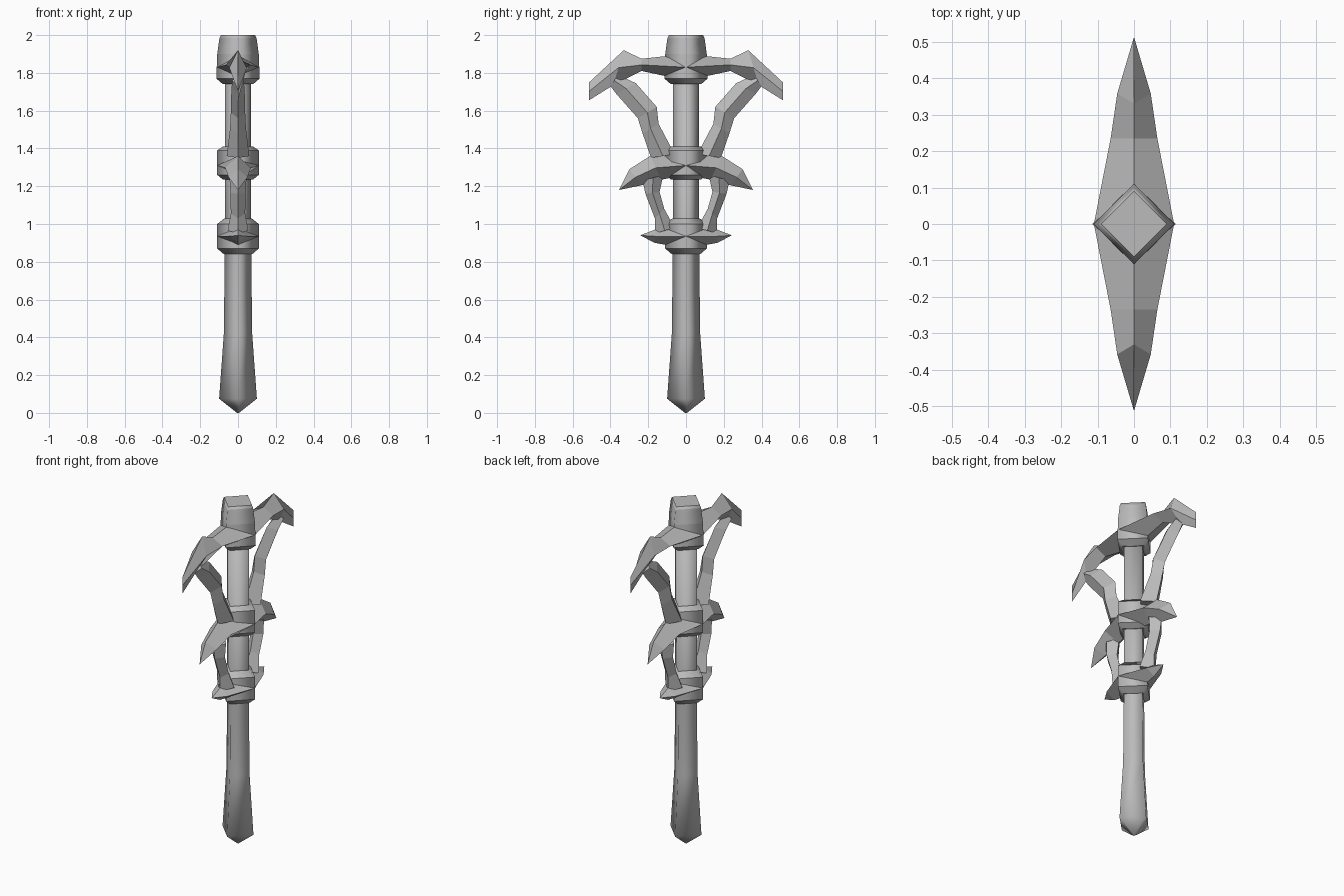
import bpy
import bmesh

cube = bpy.data.objects.get("Cube")
if cube:
    bpy.data.objects.remove(cube, do_unlink=True)

# Single grey material
grey = bpy.data.materials.new("plain grey")
grey.use_nodes = True
colour = (0.5, 0.5, 0.5, 1)
grey.diffuse_color = colour
grey.node_tree.nodes["Principled BSDF"].inputs["Base Color"].default_value = colour


def finish(name, bm):
    bmesh.ops.remove_doubles(bm, verts=bm.verts[:], dist=0.0005)
    bmesh.ops.recalc_face_normals(bm, faces=bm.faces[:])
    mesh = bpy.data.meshes.new(name)
    bm.to_mesh(mesh)
    bm.free()
    mesh.materials.append(grey)
    obj = bpy.data.objects.new(name, mesh)
    bpy.context.scene.collection.objects.link(obj)
    return obj


def bridge(bm, rings):
    for a, b in zip(rings, rings[1:]):
        for i in range(4):
            j = (i + 1) % 4
            bm.faces.new((a[i], a[j], b[j], b[i]))


def turned(name, profile, crisp):
    """Four-sided upright part from (radius, z) pairs, softly shaded round its corners."""
    bm = bmesh.new()
    rings = [[bm.verts.new((r * x, r * y, z)) for x, y in ((1, 0), (0, 1), (-1, 0), (0, -1))]
             for r, z in profile]
    bridge(bm, rings)
    bm.faces.new(rings[0])
    bm.faces.new(rings[-1])
    for f in bm.faces:
        f.smooth = True
    for e in bm.edges:
        level = abs(e.verts[0].co.z - e.verts[1].co.z) < 0.0001
        e.smooth = not (crisp and level)
    return finish(name, bm)


def blade(name, stations):
    """Ridged bar through (upper y, z, lower y, z, half thickness), mirrored front to back."""
    bm = bmesh.new()
    rings = []
    for uy, uz, ly, lz, t in stations:
        my, mz = (uy + ly) / 2, (uz + lz) / 2
        rings.append([bm.verts.new(p) for p in
                      ((0, uy, uz), (t, my, mz), (0, ly, lz), (-t, my, mz))])
    bridge(bm, rings)
    if stations[0][0] > 0:
        bm.faces.new(rings[0])
    if stations[-1][4] > 0:
        bm.faces.new(rings[-1])
    obj = finish(name, bm)
    mirror = obj.modifiers.new("front and back", 'MIRROR')
    mirror.use_axis = (False, True, False)
    return obj


# Handle and collars
turned("shaft", [(0.005, 0), (0.1, 0.075), (0.075, 0.42), (0.07, 0.86), (0.07, 1.8)], False)
turned("lower_collar", [(0.075, 0.84), (0.11, 0.87), (0.11, 1.0), (0.072, 1.03)], True)
turned("middle_collar", [(0.08, 1.235), (0.11, 1.26), (0.11, 1.39), (0.08, 1.41)], True)
turned("head_cap", [(0.08, 1.74), (0.115, 1.77), (0.11, 1.9), (0.098, 1.985), (0.09, 2.0)], True)

# Arms and spikes reaching out from the collars
blade("top_arm", [
    (0, 1.9, 0, 1.76, 0.11),
    (0.235, 1.875, 0.235, 1.81, 0.064),
    (0.33, 1.92, 0.385, 1.735, 0.046),
    (0.513, 1.75, 0.513, 1.655, 0)])
blade("middle_spike", [
    (0, 1.36, 0, 1.26, 0.11),
    (0.19, 1.36, 0.13, 1.235, 0.068),
    (0.3, 1.29, 0.235, 1.205, 0.05),
    (0.355, 1.18, 0.355, 1.18, 0)])
blade("lower_spike", [
    (0, 1.0, 0, 0.87, 0.11),
    (0.165, 0.97, 0.165, 0.9, 0.05),
    (0.243, 0.94, 0.243, 0.94, 0)])

# Bent struts joining one arm to the next
blade("upper_strut", [
    (0.4, 1.73, 0.36, 1.79, 0.03),
    (0.37, 1.69, 0.265, 1.745, 0.035),
    (0.255, 1.56, 0.155, 1.62, 0.038),
    (0.23, 1.48, 0.145, 1.53, 0.042),
    (0.185, 1.35, 0.06, 1.37, 0.06)])
blade("lower_strut", [
    (0.23, 1.23, 0.12, 1.26, 0.045),
    (0.215, 1.16, 0.14, 1.17, 0.04),
    (0.165, 1.03, 0.115, 1.08, 0.038),
    (0.165, 0.95, 0.06, 0.98, 0.055)])
